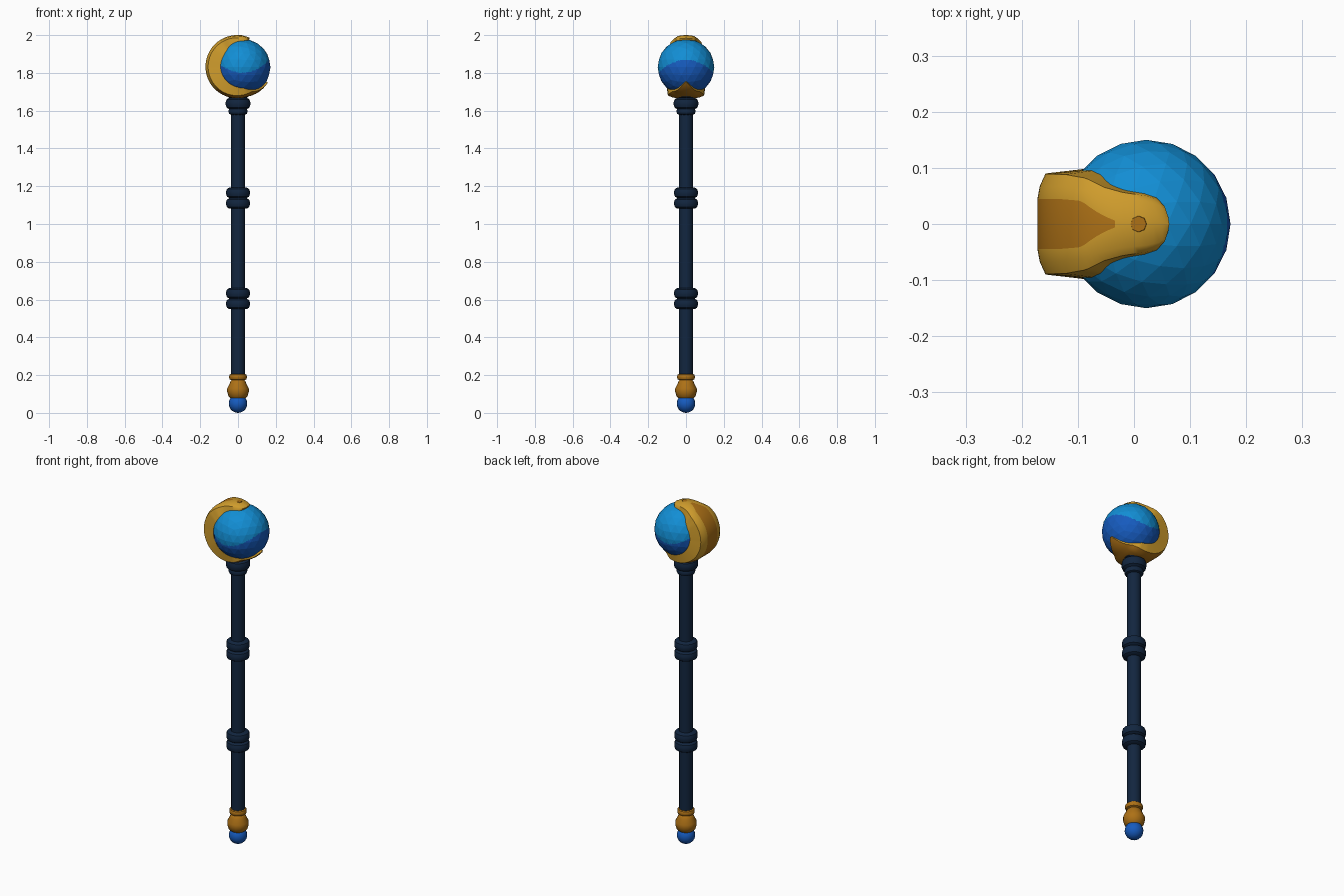
import bpy, bmesh, math
from mathutils import Vector

old = bpy.data.objects.get("Cube")
if old:
    bpy.data.objects.remove(old)


def material(name, rgb):
    m = bpy.data.materials.new(name)
    m.use_nodes = True
    m.diffuse_color = (*rgb, 1)
    m.node_tree.nodes["Principled BSDF"].inputs["Base Color"].default_value = (*rgb, 1)
    return m


GOLD = material("gold", (0.62, 0.33, 0.025))
BRONZE = material("dark gold", (0.42, 0.165, 0.008))
SKY = material("sky blue", (0.006, 0.27, 0.66))
BLUE = material("deep blue", (0.008, 0.105, 0.52))
NAVY = material("navy", (0.006, 0.019, 0.05))


def finish(bm, name, mats, smooth=None):
    bmesh.ops.recalc_face_normals(bm, faces=bm.faces)
    me = bpy.data.meshes.new(name)
    bm.to_mesh(me)
    bm.free()
    ob = bpy.data.objects.new(name, me)
    bpy.context.collection.objects.link(ob)
    for m in mats:
        me.materials.append(m)
    if smooth:
        bpy.ops.object.select_all(action='DESELECT')
        ob.select_set(True)
        bpy.context.view_layer.objects.active = ob
        bpy.ops.object.shade_smooth_by_angle(angle=math.radians(smooth))
    return ob


def lathe(name, profile, mat, sides=16):
    """Closed turned part from (radius, height) pairs."""
    bm = bmesh.new()
    rings = []
    for r, z in profile:
        rings.append([bm.verts.new((r * math.cos(a), r * math.sin(a), z))
                      for a in (math.tau * i / sides for i in range(sides))])
    for a, b in zip(rings, rings[1:]):
        for i in range(sides):
            j = (i + 1) % sides
            bm.faces.new((a[i], a[j], b[j], b[i]))
    bm.faces.new(rings[0])
    bm.faces.new(rings[-1])
    return finish(bm, name, [mat], 35)


def bead(z, r, h):
    """Rounded ring profile centred on height z."""
    return [(r * 0.72, z - h), (r * 0.93, z - h * 0.72), (r, z - h * 0.25),
            (r, z + h * 0.25), (r * 0.93, z + h * 0.72), (r * 0.72, z + h)]


# Shaft and its rings
lathe("shaft", [(0.037, 0.19), (0.037, 1.62)], NAVY, 12)
for label, z in (("lower", 0.605), ("upper", 1.137)):
    lathe(label + "_ring_pair", bead(z - 0.028, 0.063, 0.028) + bead(z + 0.028, 0.063, 0.028), NAVY)
lathe("top_collar", bead(1.596, 0.05, 0.018) + bead(1.638, 0.065, 0.03)
      + [(0.052, 1.672), (0.05, 1.685)], NAVY)

# Pommel
lathe("pommel", [(0.036, 0.075), (0.05, 0.088), (0.057, 0.11), (0.057, 0.13), (0.044, 0.155),
                 (0.04, 0.168)] + bead(0.19, 0.047, 0.017), BRONZE)
bm = bmesh.new()
bmesh.ops.create_uvsphere(bm, u_segments=16, v_segments=10, radius=0.049)
bmesh.ops.translate(bm, verts=bm.verts, vec=(0, 0, 0.049))
finish(bm, "pommel_ball", [BLUE], 35)

# Faceted orb, deep blue below a wavy line
ORB = Vector((0.022, 0, 1.83))
ORB_R = 0.15
bm = bmesh.new()
bmesh.ops.create_icosphere(bm, subdivisions=3, radius=ORB_R)
bmesh.ops.subdivide_edges(bm, edges=bm.edges[:], cuts=4, use_grid_fill=True)
for f in bm.faces:
    c = f.calc_center_median()
    az = math.atan2(c.y, c.x)
    f.material_index = 1 if c.z < 0.005 + 0.034 * math.cos(2 * az) else 0
bmesh.ops.translate(bm, verts=bm.verts, vec=ORB)
finish(bm, "orb", [SKY, BLUE])

# Crescent claw that wraps the orb from the top, round the right, to the bottom
CEN = Vector((-0.005, 0, 1.833))
OUT_R = 0.167
WIDTHS = [(66, 0.012), (68, 0.034), (72, 0.047), (80, 0.054), (95, 0.06), (108, 0.07),
          (122, 0.088), (140, 0.095), (180, 0.096), (220, 0.1), (270, 0.103),
          (288, 0.099), (300, 0.08), (312, 0.052), (324, 0.026), (333, 0.004)]


def lerp_table(t):
    for (a, wa), (b, wb) in zip(WIDTHS, WIDTHS[1:]):
        if t <= b:
            return wa + (wb - wa) * (t - a) / (b - a)
    return WIDTHS[-1][1]


def orb_distance(u, y):
    o = ORB - CEN
    along = o.dot(u)
    return along + math.sqrt(ORB_R ** 2 - y * y - (o.length_squared - along * along))


def section(t):
    """Cross-section loop (across, radius): outer face first, then inner face."""
    u = Vector((math.cos(math.radians(t)), 0, math.sin(math.radians(t))))
    w = lerp_table(t)
    panel = w * (0.06 + 0.41 * min(1, max(0, (t - 98) / 24)))
    pts = []
    for y, drop in ((-0.93 * w, 0.014), (-0.7 * w, 0.004), (-panel, 0), (0, 0),
                    (panel, 0), (0.7 * w, 0.004), (0.93 * w, 0.014)):
        pts.append((y, max(OUT_R - drop, orb_distance(u, y) + 0.008)))
    for y in (w, 0.5 * w, 0, -0.5 * w, -w):
        pts.append((y, orb_distance(u, y) - (0.001 if abs(y) == w else 0.008)))
    return [CEN + u * r + Vector((0, y, 0)) for y, r in pts]


bm = bmesh.new()
angles = [66, 68, 70, 72] + list(range(76, 332, 4)) + [333]
loops = [[bm.verts.new(p) for p in section(t)] for t in angles]
for t, a, b in zip(angles, loops, loops[1:]):
    n = len(a)
    for i in range(n):
        j = (i + 1) % n
        f = bm.faces.new((a[i], a[j], b[j], b[i]))
        centre_strip = i in (2, 3) and t >= 98
        underside = i < 6 and t > 225
        f.material_index = 1 if centre_strip or underside else 0
bm.faces.new(loops[0])
bm.faces.new(loops[-1])
finish(bm, "claw", [GOLD, BRONZE], 40)

# Small inlay on top of the claw
lathe("claw_inlay", [(0.016, 1.994), (0.014, 2.0)], BRONZE, 8).location.x = 0.008
